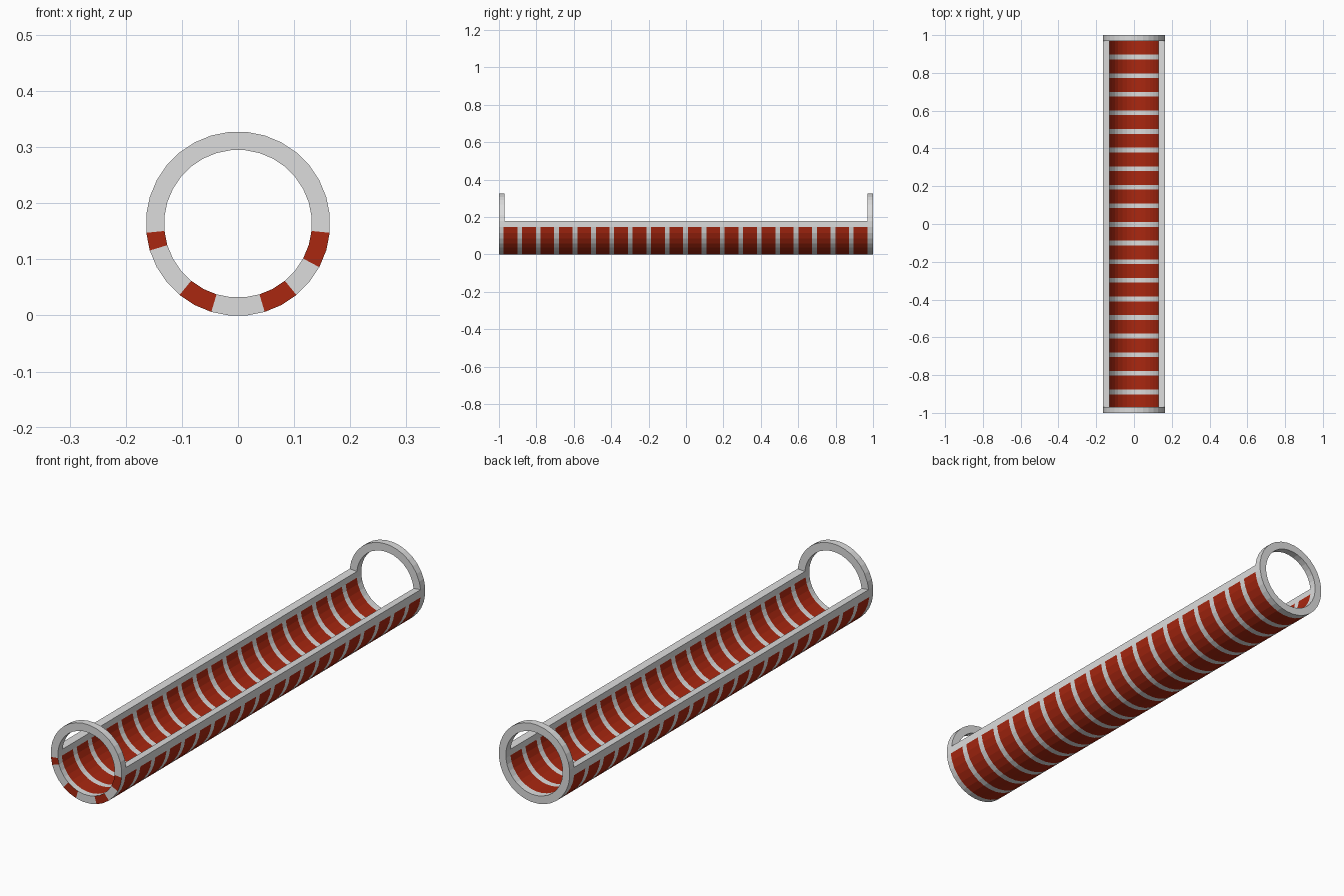
import bpy, bmesh, math

if "Cube" in bpy.data.objects:
    bpy.data.objects.remove(bpy.data.objects["Cube"])

SIDES = 32
APOTHEM = 0.1635                      # outer flat-to-centre distance = centre height
R_OUT = APOTHEM / math.cos(math.pi / SIDES)
R_IN = 0.131 / math.cos(math.pi / SIDES)


def material(name, rgb):
    m = bpy.data.materials.new(name)
    m.diffuse_color = (*rgb, 1)
    m.use_nodes = True
    m.node_tree.nodes["Principled BSDF"].inputs["Base Color"].default_value = m.diffuse_color
    return m


MATS = [material("light grey", (0.72, 0.72, 0.72)),
        material("brick red", (0.40, 0.02, 0.005))]


def tube(name, first, count, ys, side_colour=lambda k, i: 0, front_colour=lambda k: 0):
    """Thick 32-sided tube made of facets first..first+count-1, cut at each y."""
    bm = bmesh.new()
    full = count == SIDES
    cols = count if full else count + 1

    def ring(r, y):
        pts = []
        for k in range(cols):
            a = (first + k - 0.5) * 2 * math.pi / SIDES
            pts.append(bm.verts.new((r * math.cos(a), y, APOTHEM + r * math.sin(a))))
        return pts

    outer = [ring(R_OUT, y) for y in ys]
    inner = [ring(R_IN, y) for y in ys]

    def quad(verts, mat=0):
        bm.faces.new(verts).material_index = mat

    for k in range(count):
        n = (k + 1) % cols
        facet = (first + k) % SIDES
        for i in range(len(ys) - 1):
            c = side_colour(facet, i)
            for s in (outer, inner):
                quad((s[i][k], s[i][n], s[i + 1][n], s[i + 1][k]), c)
        quad((outer[0][k], outer[0][n], inner[0][n], inner[0][k]), front_colour(facet))
        quad((outer[-1][k], outer[-1][n], inner[-1][n], inner[-1][k]))
    if not full:                      # flat long edges
        for k in (0, cols - 1):
            for i in range(len(ys) - 1):
                quad((outer[i][k], outer[i + 1][k], inner[i + 1][k], inner[i][k]))
    bmesh.ops.recalc_face_normals(bm, faces=bm.faces)
    me = bpy.data.meshes.new(name)
    bm.to_mesh(me)
    bm.free()
    for m in MATS:
        me.materials.append(m)
    ob = bpy.data.objects.new(name, me)
    bpy.context.collection.objects.link(ob)
    return ob


# Half-pipe trough: 20 repeats of a thin grey rib and a wide red band
BACK = 0.97
PITCH = (BACK + 1) / 20
ys = []
for n in range(20):
    ys += [-1 + n * PITCH, -1 + n * PITCH + 0.025]
ys.append(BACK)
RAILS = (0, 16)                       # the topmost facets stay grey
FRONT_RED = (17, 21, 22, 26, 27, 30, 31)
tube("striped_trough", 16, 17, ys,
     lambda k, i: 1 if i % 2 and k not in RAILS else 0,
     lambda k: 1 if k in FRONT_RED else 0)

# End hoops
tube("front_hoop", 1, 15, [-1, -0.97])
tube("back_hoop", 0, SIDES, [BACK, 1])
